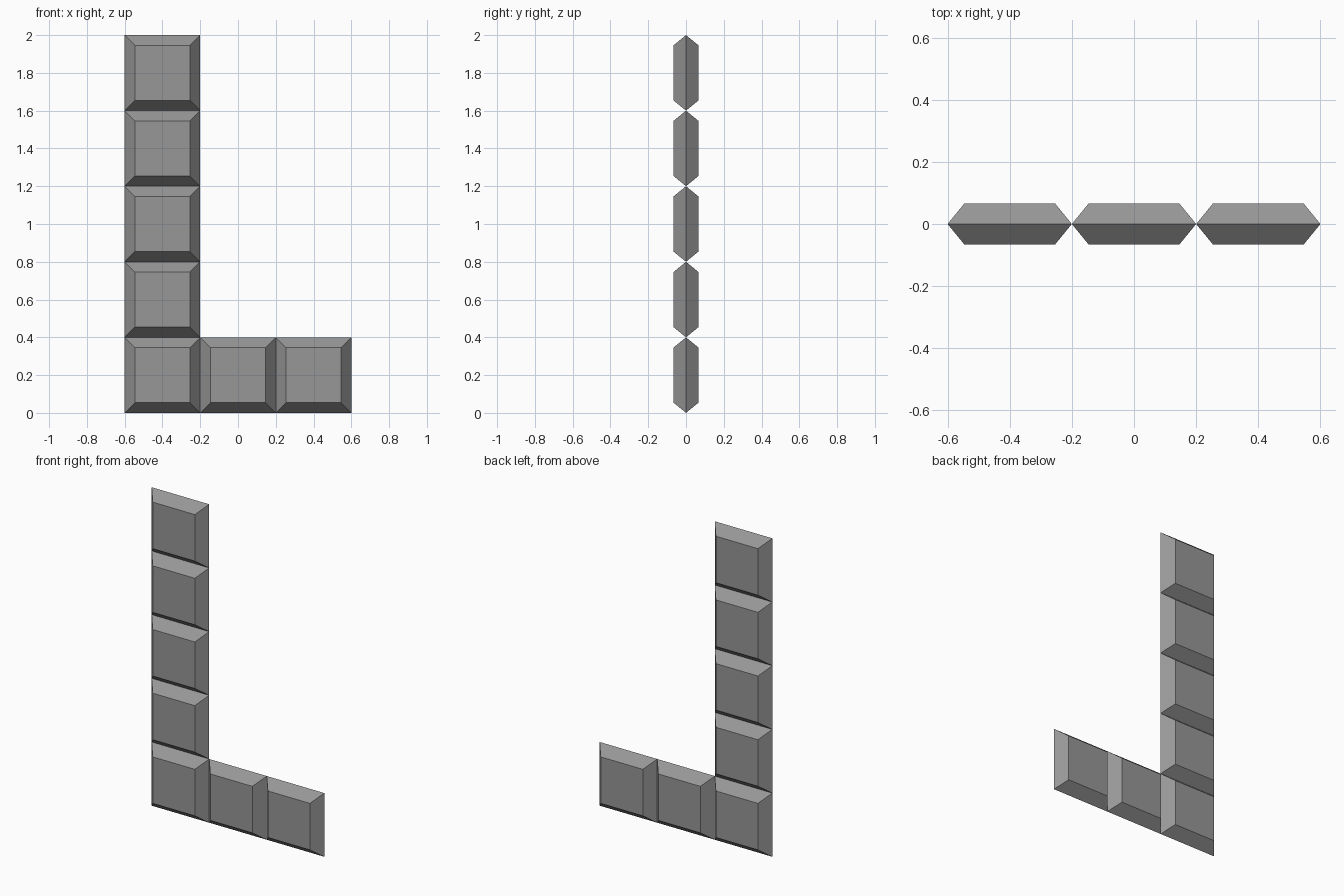
import bpy
import bmesh

if "Cube" in bpy.data.objects:
    bpy.data.objects.remove(bpy.data.objects["Cube"], do_unlink=True)

TILE = 0.4      # tile side
INSET = 0.054   # bevel width around each flat face
HALF = 0.066    # half thickness

grey = bpy.data.materials.new("mid_grey")
grey.use_nodes = True
colour = (0.31, 0.31, 0.31, 1)
grey.diffuse_color = colour
grey.node_tree.nodes["Principled BSDF"].inputs["Base Color"].default_value = colour


def ring(bm, half_side, y):
    corners = ((-1, -1), (1, -1), (1, 1), (-1, 1))
    return [bm.verts.new((sx * half_side, y, sz * half_side)) for sx, sz in corners]


def tile_mesh():
    """Square tile with a sharp rim and a raised flat face on each side."""
    bm = bmesh.new()
    rings = [ring(bm, TILE / 2 - INSET, -HALF),
             ring(bm, TILE / 2, 0),
             ring(bm, TILE / 2 - INSET, HALF)]
    bm.faces.new(rings[0])
    bm.faces.new(rings[2])
    for a, b in zip(rings, rings[1:]):
        for i in range(4):
            j = (i + 1) % 4
            bm.faces.new((a[i], a[j], b[j], b[i]))
    bmesh.ops.recalc_face_normals(bm, faces=bm.faces)
    mesh = bpy.data.meshes.new("bevelled_tile")
    bm.to_mesh(mesh)
    bm.free()
    mesh.materials.append(grey)
    return mesh


mesh = tile_mesh()


def add_tile(name, column, row):
    tile = bpy.data.objects.new(name, mesh)
    tile.location = ((column - 1) * TILE, 0, (row + 0.5) * TILE)
    bpy.context.collection.objects.link(tile)


# Upright column, including the corner tile
for row in range(5):
    add_tile(f"column_tile_{row + 1}", 0, row)

# Foot extending to the side
for column in (1, 2):
    add_tile(f"foot_tile_{column}", column, 0)
